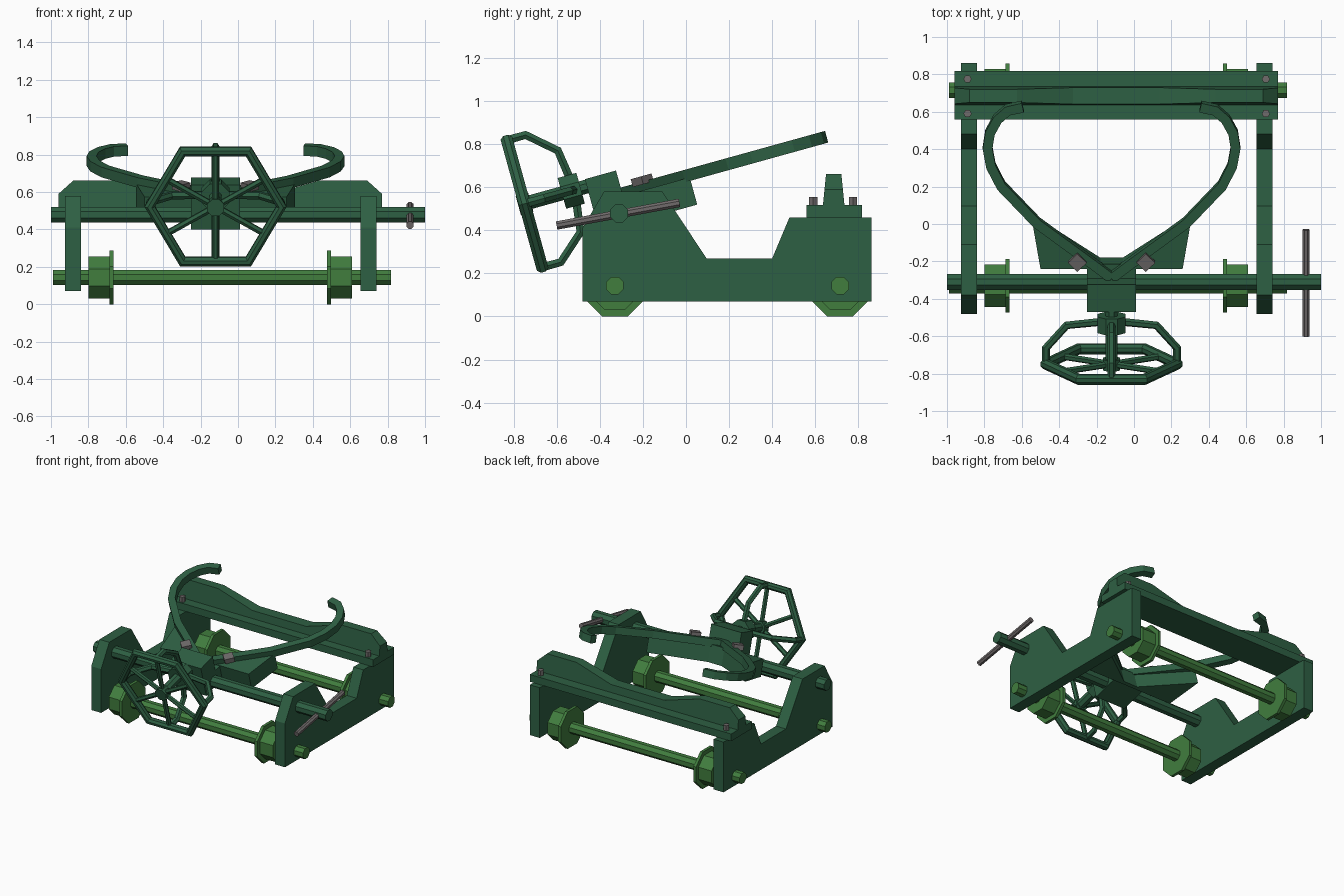
import bpy, bmesh, math
from mathutils import Vector, Matrix

if "Cube" in bpy.data.objects:
    bpy.data.objects.remove(bpy.data.objects["Cube"])


def material(name, rgb):
    m = bpy.data.materials.new(name)
    m.diffuse_color = (*rgb, 1)
    m.use_nodes = True
    m.node_tree.nodes["Principled BSDF"].inputs["Base Color"].default_value = m.diffuse_color
    return m


DARK = material("dark green", (0.027, 0.116, 0.056))
LIGHT = material("leaf green", (0.052, 0.205, 0.048))
GREY = material("warm grey", (0.16, 0.145, 0.145))

FX = -0.095          # centre of the frame
CX = -0.12           # centre of the yoke and steering gear
# steering frame: origin at hand wheel centre, Y along the shaft, Z up in wheel plane
TILT = Matrix.Translation((CX, -0.749, 0.523)) @ Matrix.Rotation(math.radians(15.5), 4, 'X')
ID = Matrix.Identity(4)


def finish(name, bm, mat, mtx=ID):
    bmesh.ops.recalc_face_normals(bm, faces=bm.faces)
    me = bpy.data.meshes.new(name)
    bm.to_mesh(me)
    bm.free()
    me.transform(mtx)
    me.materials.append(mat)
    ob = bpy.data.objects.new(name, me)
    bpy.context.collection.objects.link(ob)
    return ob


def prism(name, pts, vec, mat, mtx=ID):
    """Extrude a flat outline of 3D points along vec."""
    bm = bmesh.new()
    f = bm.faces.new([bm.verts.new(p) for p in pts])
    r = bmesh.ops.extrude_face_region(bm, geom=[f])
    bmesh.ops.translate(bm, vec=vec, verts=[v for v in r["geom"] if isinstance(v, bmesh.types.BMVert)])
    return finish(name, bm, mat, mtx)


def box(name, lo, hi, mat, mtx=ID):
    (x0, y0, z0), (x1, y1, z1) = lo, hi
    return prism(name, [(x0, y0, z0), (x1, y0, z0), (x1, y1, z0), (x0, y1, z0)], (0, 0, z1 - z0), mat, mtx)


def rod(name, a, b, r, mat, mtx=ID, n=8):
    a, b = Vector(a), Vector(b)
    bm = bmesh.new()
    d = b - a
    m = Matrix.Translation((a + b) / 2) @ d.to_track_quat('Z', 'Y').to_matrix().to_4x4() @ Matrix.Rotation(math.pi / n, 4, 'Z')
    bmesh.ops.create_cone(bm, cap_ends=True, segments=n, radius1=r, radius2=r, depth=d.length, matrix=m)
    return finish(name, bm, mat, mtx)


# side plates
profile = [(-0.48, 0.07), (0.86, 0.07), (0.86, 0.46), (0.48, 0.46), (0.40, 0.27),
           (0.095, 0.27), (-0.11, 0.58), (-0.38, 0.58), (-0.48, 0.41)]
for side, x in (("left", -0.925), ("right", 0.655)):
    prism(side + "_side_plate", [(x, y, z) for y, z in profile], (0.085, 0, 0), DARK)

# axles with flanged wheels
for pos, y in (("front", -0.33), ("rear", 0.715)):
    rod(pos + "_axle", (-0.99, y, 0.143), (0.818, y, 0.143), 0.044, LIGHT)
    for s in (-1, 1):
        rod(pos + "_wheel", (FX + s * 0.58, y, 0.143), (FX + s * 0.705, y, 0.143), 0.122, LIGHT)
        rod(pos + "_wheel_flange", (FX + s * 0.57, y, 0.143), (FX + s * 0.592, y, 0.143), 0.155, LIGHT)

# cross shaft and hand lever
rod("cross_shaft", (-1, -0.31, 0.478), (1, -0.31, 0.478), 0.045, DARK)
rod("hand_lever", (0.92, -0.6, 0.422), (0.92, -0.03, 0.527), 0.021, GREY)

# rear plank, bolts and bolster with a dipped top
box("rear_plank", (-0.96, 0.56, 0.46), (0.77, 0.817, 0.516), DARK)
for x in (-0.89, 0.705):
    for y in (0.59, 0.775):
        rod("plank_bolt", (x, y, 0.51), (x, y, 0.555), 0.022, GREY, n=6)
half = [(0.865, 0.59), (0.785, 0.662), (0.53, 0.662), (0.23, 0.575)]
tops = [(FX - d, z) for d, z in half] + [(FX + d, z) for d, z in reversed(half)]
bm = bmesh.new()
rings = []
for x, z in tops:
    w = 0.05 - (z - 0.516) * 0.1
    rings.append([bm.verts.new(p) for p in ((x, 0.685 - 0.05, 0.516), (x, 0.685 + 0.05, 0.516),
                                            (x, 0.685 + w, z), (x, 0.685 - w, z))])
for a, b in zip(rings, rings[1:]):
    for i in range(4):
        j = (i + 1) % 4
        bm.faces.new((a[i], a[j], b[j], b[i]))
bm.faces.new(rings[0])
bm.faces.new(rings[-1])
finish("rear_bolster", bm, DARK)

# curved yoke arms (offset a centreline to both sides)
path = [Vector(p) for p in ((0, 0.46), (0.09, 0.53), (0.40, 0.765), (0.59, 0.97), (0.645, 1.08), (0.663, 1.18),
                            (0.65, 1.265), (0.61, 1.34), (0.555, 1.39), (0.475, 1.408))]
outer, inner = [], []
for i, p in enumerate(path):
    t = (path[min(i + 1, len(path) - 1)] - path[max(i - 1, 0)]).normalized()
    n = Vector((t.y, -t.x)) * 0.026
    outer.append(p + n)
    inner.append(p - n)
for side, s in (("left", -1), ("right", 1)):
    prism(side + "_yoke_arm", [(s * p.x, p.y, -0.103) for p in outer + inner[::-1]], (0, 0, 0.056), DARK, TILT)
    # square bolt heads, set diagonally
    rod("yoke_bolt", (s * 0.183, 0.555, -0.06), (s * 0.183, 0.555, -0.022), 0.05, GREY,
        TILT @ Matrix.Translation((s * 0.183, 0.555, 0)) @ Matrix.Rotation(math.pi / 4, 4, 'Z')
        @ Matrix.Translation((-s * 0.183, -0.555, 0)), n=4)

# gusset under the arms and bearing block
gusset = [(-0.38, 0.504), (0.38, 0.504), (0.425, 0.771), (0.06, 0.53), (-0.06, 0.53), (-0.425, 0.771)]
prism("yoke_gusset", [(x, y, -0.218) for x, y in gusset], (0, 0, 0.131), DARK, TILT)
box("block_base", (-0.13, 0.3, -0.21), (0.13, 0.515, -0.09), DARK, TILT)
box("bearing_block", (-0.13, 0.3, -0.1), (0.13, 0.45, 0.035), DARK, TILT)

# steering shaft and collars
rod("steering_shaft", (0, -0.03, 0), (0, 0.32, 0), 0.035, DARK, TILT)
rod("shaft_collar", (0, 0.18, 0), (0, 0.27, 0), 0.08, DARK, TILT)
rod("wheel_hub", (0, -0.03, 0), (0, 0.03, 0), 0.05, DARK, TILT)

# six sided hand wheel rim
bm = bmesh.new()
R, r, n = 0.352, 0.03, 8
rings = [[bm.verts.new(((R + r * math.cos(b)) * math.cos(a), r * math.sin(b), (R + r * math.cos(b)) * math.sin(a)))
          for b in (math.tau * (j + 0.5) / n for j in range(n))] for a in (math.tau * i / 6 for i in range(6))]
for i in range(6):
    for j in range(n):
        k, l = (i + 1) % 6, (j + 1) % n
        bm.faces.new((rings[i][j], rings[i][l], rings[k][l], rings[k][j]))
finish("hand_wheel_rim", bm, DARK, TILT)

# straight spokes
for i in range(6):
    a = math.radians(30 + 60 * i)
    rod("wheel_spoke", (0, 0, 0), (0.305 * math.cos(a), 0, 0.305 * math.sin(a)), 0.018, DARK, TILT, 6)

# bent braces from the rim back to the collar
for i, reach in enumerate((0.35, 0.306, 0.35, 0.306)):
    a = math.radians(90 * i)
    pts = [(reach, 0), (reach, 0.09), (reach - 0.11, 0.215), (0.05, 0.235)]
    cu = bpy.data.curves.new("brace", 'CURVE')
    cu.dimensions = '3D'
    cu.bevel_depth = 0.022
    cu.bevel_resolution = 1
    cu.use_fill_caps = True
    sp = cu.splines.new('POLY')
    sp.points.add(len(pts) - 1)
    for q, (d, y) in zip(sp.points, pts):
        q.co = (d * math.cos(a), y, d * math.sin(a), 1)
    cu.materials.append(DARK)
    sp.use_smooth = False
    ob = bpy.data.objects.new("wheel_brace", cu)
    ob.matrix_world = TILT
    bpy.context.collection.objects.link(ob)
